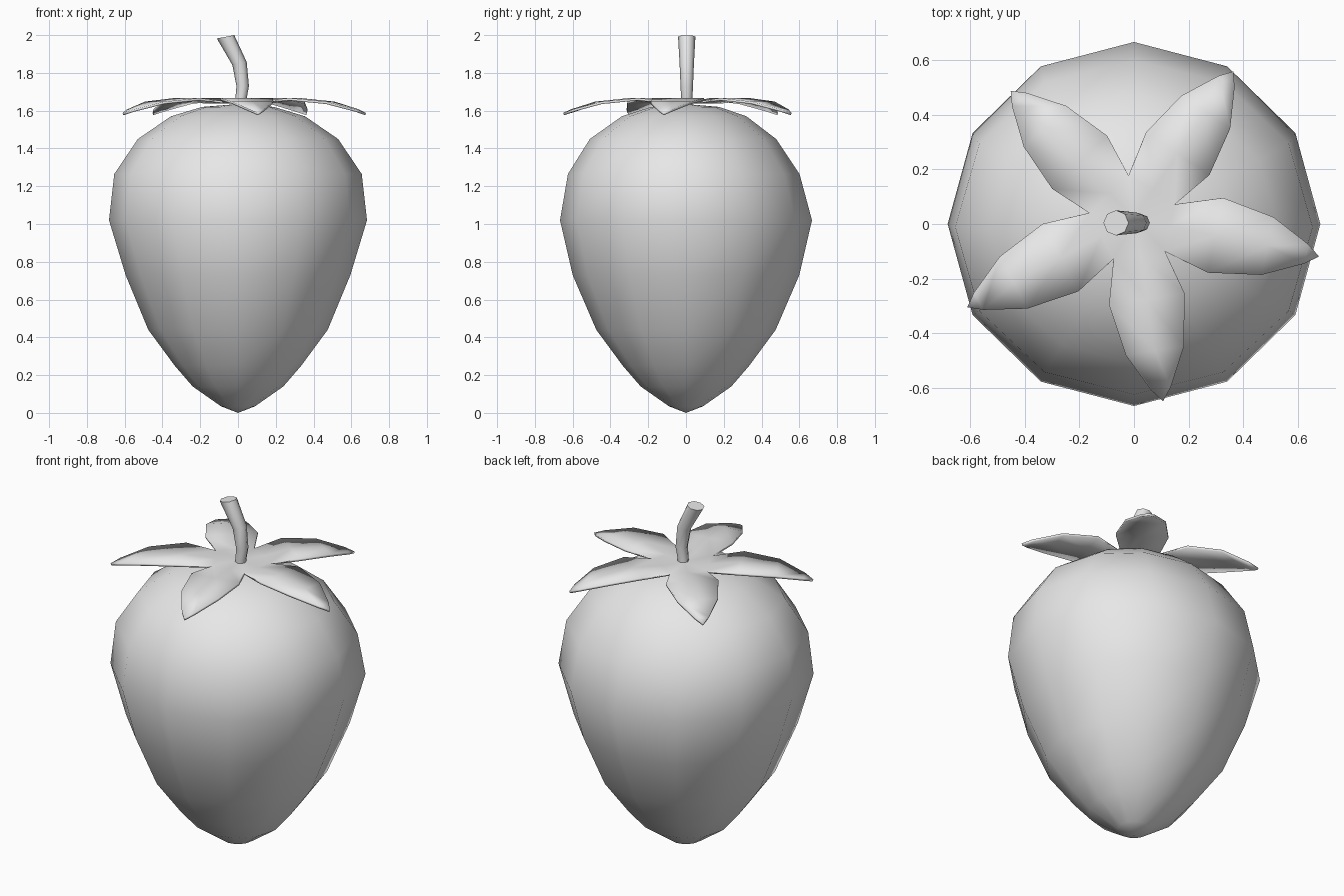
import bpy
import bmesh
from math import cos, sin, tau, radians
from mathutils import Vector

cube = bpy.data.objects.get("Cube")
if cube:
    bpy.data.objects.remove(cube, do_unlink=True)

grey = bpy.data.materials.new("plain grey")
grey.use_nodes = True
grey.diffuse_color = (0.8, 0.8, 0.8, 1)
grey.node_tree.nodes["Principled BSDF"].inputs["Base Color"].default_value = grey.diffuse_color


def finish(name, bm, angle):
    """Turn a bmesh into a smooth-shaded object."""
    bmesh.ops.recalc_face_normals(bm, faces=bm.faces)
    mesh = bpy.data.meshes.new(name)
    bm.to_mesh(mesh)
    bm.free()
    mesh.materials.append(grey)
    obj = bpy.data.objects.new(name, mesh)
    bpy.context.collection.objects.link(obj)
    bpy.ops.object.select_all(action="DESELECT")
    obj.select_set(True)
    bpy.context.view_layer.objects.active = obj
    bpy.ops.object.shade_smooth_by_angle(angle=radians(angle))
    return obj


def add_ring(bm, count, center, rx, ry, tilt=0.0):
    """Elliptic ring of vertices; tilt raises the +x side."""
    ring = []
    for i in range(count):
        a = tau * i / count
        offset = Vector((rx * cos(a), ry * sin(a), tilt * cos(a)))
        ring.append(bm.verts.new(Vector(center) + offset))
    return ring


def bridge(bm, lower, upper):
    n = len(lower)
    for i in range(n):
        j = (i + 1) % n
        bm.faces.new((lower[i], lower[j], upper[j], upper[i]))


def fan(bm, ring, point):
    tip = bm.verts.new(point)
    for i in range(len(ring)):
        bm.faces.new((ring[i], ring[(i + 1) % len(ring)], tip))


# Fruit body: height, half width, half depth, depth offset
fruit_rings = [
    (0.035, 0.09, 0.09, 0),
    (0.14, 0.24, 0.24, 0),
    (0.25, 0.335, 0.335, 0),
    (0.44, 0.475, 0.475, 0),
    (0.73, 0.595, 0.6, 0),
    (1.02, 0.683, 0.667, 0),
    (1.265, 0.655, 0.613, -0.012),
    (1.45, 0.53, 0.493, -0.016),
    (1.57, 0.355, 0.33, -0.01),
    (1.62, 0.19, 0.18, -0.005),
]
bm = bmesh.new()
rings = [add_ring(bm, 12, (0, cy, z), rx, ry) for z, rx, ry, cy in fruit_rings]
for lower, upper in zip(rings, rings[1:]):
    bridge(bm, lower, upper)
fan(bm, rings[0], (0, 0, 0))
fan(bm, rings[-1], (0, 0, 1.635))
finish("fruit_body", bm, 80)

# Leaf crown: one shared leaf outline as distance, half width, height
leaf_outline = [
    (0.135, 0.095, 1.65),
    (0.305, 0.14, 1.667),
    (0.5, 0.108, 1.648),
    (0.645, 0.036, 1.607),
]
leaf_tip = (0.692, 1.588)
# Direction in degrees and length of each leaf
leaves = [(-11.6, 1.0), (56, 0.94), (134, 0.94), (208, 1.0), (-81, 0.98)]

bm = bmesh.new()
hub = bm.verts.new((0, 0.02, 1.65))
for degrees, length in leaves:
    a = radians(degrees)
    along, across = Vector((cos(a), sin(a), 0)), Vector((-sin(a), cos(a), 0))
    base = Vector((0, 0.02, 0))
    rows = []
    for dist, half, z in leaf_outline:
        mid = base + along * dist * length + Vector((0, 0, z))
        rows.append([bm.verts.new(mid + across * half * s) for s in (-1, 0, 1)])
    tip = bm.verts.new(base + along * leaf_tip[0] * length + Vector((0, 0, leaf_tip[1])))
    for k in (0, 1):
        bm.faces.new((hub, rows[0][k], rows[0][k + 1]))
        for low, high in zip(rows, rows[1:]):
            bm.faces.new((low[k], high[k], high[k + 1], low[k + 1]))
        bm.faces.new((rows[-1][k], tip, rows[-1][k + 1]))
# Join neighbouring leaves where their bases meet
bmesh.ops.remove_doubles(bm, verts=bm.verts, dist=0.05)
crown = finish("leaf_crown", bm, 40)
if sum(p.normal.z for p in crown.data.polygons) < 0:
    crown.data.flip_normals()
thickness = crown.modifiers.new("leaf thickness", "SOLIDIFY")
thickness.thickness = 0.013
thickness.offset = -1

# Stem: x, height, radius, end tilt
stem_rings = [
    (0.013, 1.6, 0.03, 0),
    (0.016, 1.665, 0.03, 0),
    (0.025, 1.73, 0.033, 0),
    (0.008, 1.85, 0.038, 0.008),
    (-0.066, 1.991, 0.046, 0.009),
]
bm = bmesh.new()
rings = [add_ring(bm, 8, (x, 0.004, z), r, r, tilt) for x, z, r, tilt in stem_rings]
for lower, upper in zip(rings, rings[1:]):
    bridge(bm, lower, upper)
bm.faces.new(rings[0])
bm.faces.new(rings[-1])
finish("stem", bm, 50)
